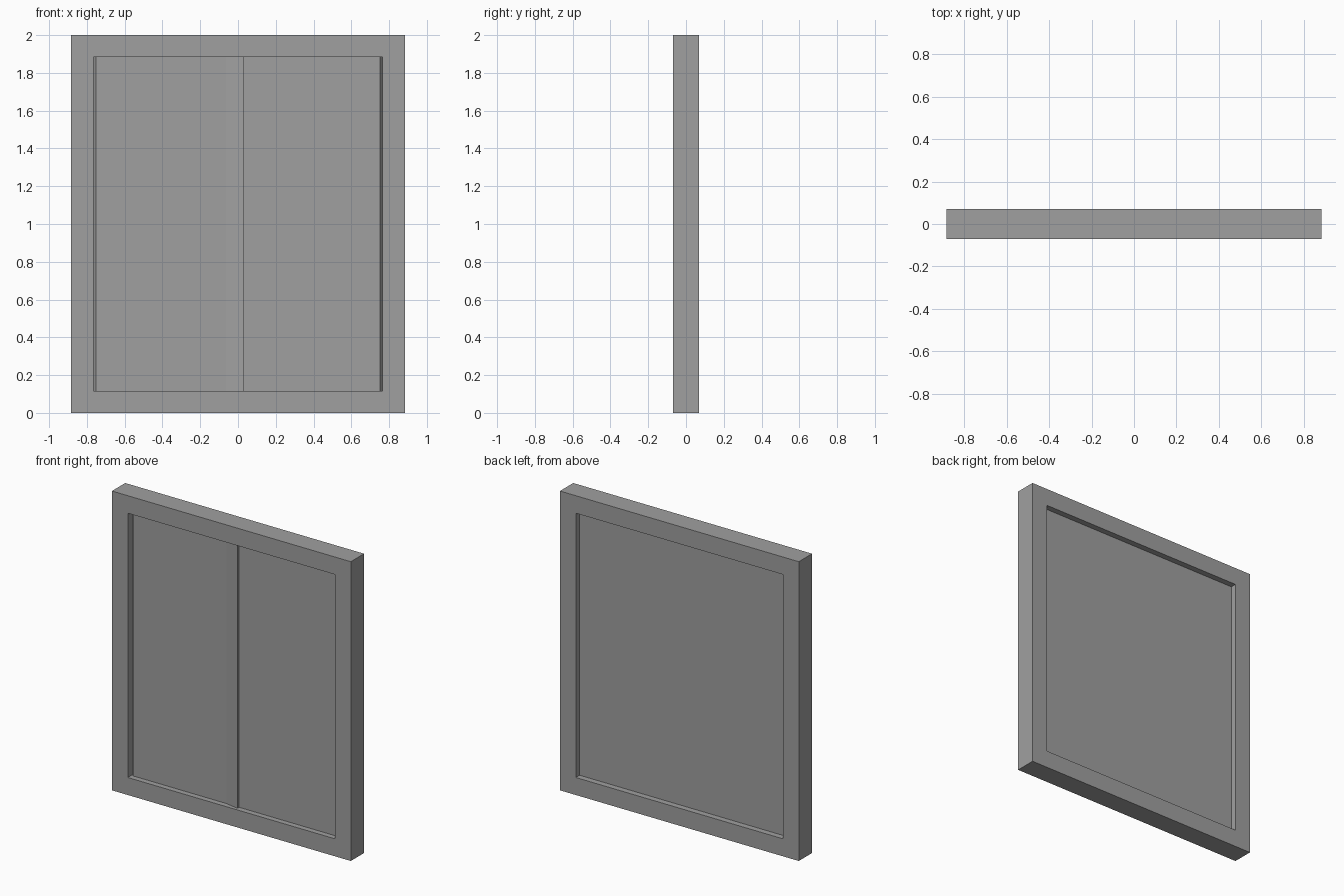
import bpy
import bmesh

if "Cube" in bpy.data.objects:
    bpy.data.objects.remove(bpy.data.objects["Cube"], do_unlink=True)

# Overall sizes
HALF_W, HEIGHT, HALF_D = 0.883, 2.0, 0.07
BORDER = 0.117
IN_W = HALF_W - BORDER
Z0, Z1 = BORDER, HEIGHT - BORDER

grey = bpy.data.materials.new("mid grey")
grey.use_nodes = True
colour = (0.35, 0.35, 0.35, 1.0)
grey.diffuse_color = colour
grey.node_tree.nodes["Principled BSDF"].inputs["Base Color"].default_value = colour


def finish(name, bm):
    bmesh.ops.recalc_face_normals(bm, faces=bm.faces)
    mesh = bpy.data.meshes.new(name)
    bm.to_mesh(mesh)
    bm.free()
    mesh.materials.append(grey)
    obj = bpy.data.objects.new(name, mesh)
    bpy.context.collection.objects.link(obj)
    return obj


def rect(bm, half_w, z0, z1, y):
    corners = ((-half_w, z0), (half_w, z0), (half_w, z1), (-half_w, z1))
    return [bm.verts.new((x, y, z)) for x, z in corners]


# Frame: four rectangles joined into a closed ring
bm = bmesh.new()
loops = [rect(bm, HALF_W, 0, HEIGHT, -HALF_D),
         rect(bm, HALF_W, 0, HEIGHT, HALF_D),
         rect(bm, IN_W, Z0, Z1, HALF_D),
         rect(bm, IN_W, Z0, Z1, -HALF_D)]
for k in range(4):
    a, b = loops[k], loops[(k + 1) % 4]
    for i in range(4):
        j = (i + 1) % 4
        bm.faces.new((a[i], a[j], b[j], b[i]))
finish("frame", bm)


# Door leaves: plan outlines (x, y) drawn up through the opening
def leaf(name, outline):
    bm = bmesh.new()
    base = bm.faces.new([bm.verts.new((x, y, Z0)) for x, y in outline])
    top = bmesh.ops.extrude_face_region(bm, geom=[base])["geom"]
    bmesh.ops.translate(bm, vec=(0, 0, Z1 - Z0),
                        verts=[v for v in top if isinstance(v, bmesh.types.BMVert)])
    return finish(name, bm)


FRONT, BACK, LIP, CHAMFER = -0.033, 0.03, -0.051, 0.014

# Right leaf carries the wedge-shaped lip that overlaps the other leaf
leaf("right_leaf", [(-IN_W, BACK), (-IN_W, FRONT + 0.02), (-IN_W + CHAMFER, FRONT),
                    (-0.063, FRONT), (0.032, LIP), (0.032, BACK)])
leaf("left_leaf", [(0.032, BACK), (0.032, FRONT), (IN_W - CHAMFER, FRONT),
                   (IN_W, FRONT + 0.02), (IN_W, BACK)])
